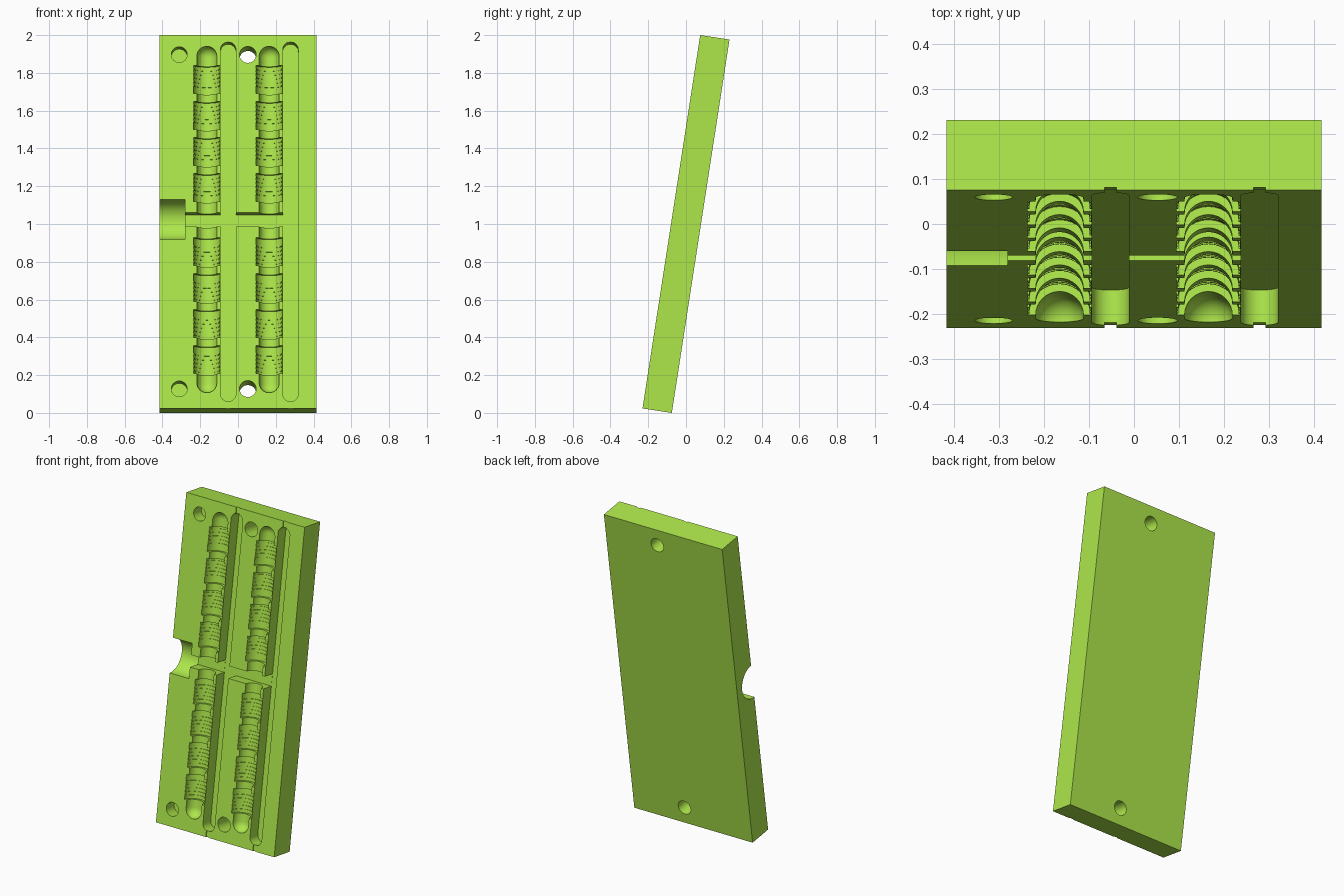
import bpy, bmesh, math
from mathutils import Matrix, Vector

if "Cube" in bpy.data.objects:
    bpy.data.objects.remove(bpy.data.objects["Cube"])

W, T, L = 0.83, 0.157, 2.0        # plate width, thickness, length
FRONT = -T / 2                    # front face before tilting
TILT = math.radians(8.78)
MID = 0.012                       # height of the runner and sprue

green = bpy.data.materials.new("green")
green.diffuse_color = (0.42, 0.80, 0.07, 1)
green.use_nodes = True
green.node_tree.nodes["Principled BSDF"].inputs["Base Color"].default_value = green.diffuse_color


def make(name, bm):
    bmesh.ops.recalc_face_normals(bm, faces=bm.faces)
    me = bpy.data.meshes.new(name)
    bm.to_mesh(me)
    bm.free()
    ob = bpy.data.objects.new(name, me)
    bpy.context.collection.objects.link(ob)
    return ob


def box(name, x0, x1, y0, y1, z0, z1):
    bm = bmesh.new()
    m = Matrix.Translation(((x0 + x1) / 2, (y0 + y1) / 2, (z0 + z1) / 2)) \
        @ Matrix.Diagonal((x1 - x0, y1 - y0, z1 - z0, 1))
    bmesh.ops.create_cube(bm, size=1, matrix=m)
    return make(name, bm)


def cylinder(name, r, length, centre, axis, seg=40):
    bm = bmesh.new()
    m = Matrix.Translation(centre) @ Matrix.Rotation(math.pi / 2, 4, axis)
    bmesh.ops.create_cone(bm, cap_ends=True, segments=seg, radius1=r, radius2=r,
                          depth=length, matrix=m)
    return make(name, bm)


def slot(name, x, r, half, depth):
    # flat-bottomed slot with round ends
    bm = bmesh.new()
    pts = []
    for side in (1, -1):
        for i in range(17):
            a = math.pi * i / 16
            pts.append((x + side * r * math.cos(a), FRONT - 0.05,
                        side * (half - r + r * math.sin(a))))
    f = bm.faces.new([bm.verts.new(p) for p in pts])
    ext = bmesh.ops.extrude_face_region(bm, geom=[f])
    vs = [v for v in ext["geom"] if isinstance(v, bmesh.types.BMVert)]
    bmesh.ops.translate(bm, vec=(0, depth + 0.05, 0), verts=vs)
    return make(name, bm)


def cavity(name, x, side):
    # turned profile: core, four ribbed groups, round outer end
    core, end = 0.053, 0.928
    prof = [(0, 0.02), (core, 0.02)]
    for g in range(4):
        z = 0.097 + g * 0.193
        prof += [(core, z), (0.071, z), (0.071, z + 0.04)]
        z += 0.04
        for k in range(5):
            prof += [(0.067, z), (0.067, z + 0.006), (0.070, z + 0.006), (0.070, z + 0.022)]
            z += 0.022
        prof.append((core, z))
    for i in range(9):
        a = math.pi / 2 * i / 8
        prof.append((core * math.cos(a) if i < 8 else 0, end - core + core * math.sin(a)))
    bm = bmesh.new()
    vs = [bm.verts.new((r, 0, z)) for r, z in prof]
    es = [bm.edges.new(p) for p in zip(vs, vs[1:])]
    bmesh.ops.spin(bm, geom=vs + es, cent=(0, 0, 0), axis=(0, 0, 1),
                   angle=2 * math.pi, steps=32, use_duplicate=False)
    bmesh.ops.remove_doubles(bm, verts=bm.verts, dist=1e-5)
    bmesh.ops.transform(bm, verts=bm.verts, matrix=Matrix.Translation((x, FRONT, MID))
                        @ Matrix.Diagonal((1, 1, side, 1)))
    return make(name, bm)


plate = box("mould_plate", -W / 2, W / 2, -T / 2, T / 2, -L / 2, L / 2)
cutters = []

# sprue half-round, runner, and the slots with shallow vents to the plate ends
cutters.append(cylinder("sprue", 0.107, 0.3, (-0.43, FRONT, MID), 'Y', 48))
cutters.append(box("runner", -0.30, 0.25, FRONT - 0.05, FRONT + 0.078, MID - 0.037, MID + 0.037))
for x in (-0.052, 0.278):
    cutters.append(slot("slot", x, 0.041, 0.963, 0.079))
    cutters.append(box("vent", x - 0.013, x + 0.013, FRONT - 0.05, FRONT + 0.006, -1.1, 1.1))

# ribbed cavities
for x in (-0.165, 0.165):
    for side in (1, -1):
        cutters.append(cavity("cavity", x, side))

# blind pin holes and through holes
for z in (-0.895, 0.895):
    cutters.append(cylinder("pin_hole", 0.042, 0.16, (-0.311, FRONT, z), 'X'))
    cutters.append(cylinder("bolt_hole", 0.044, 0.5, (0.052, 0, z), 'X'))

for c in cutters:
    c.hide_render = True
    m = plate.modifiers.new("cut", 'BOOLEAN')
    m.operation, m.solver, m.object = 'DIFFERENCE', 'EXACT', c

# bake the cuts, then tilt and lift the plate
dg = bpy.context.evaluated_depsgraph_get()
me = bpy.data.meshes.new_from_object(plate.evaluated_get(dg))
plate.modifiers.clear()
plate.data = me
for c in cutters:
    bpy.data.objects.remove(c)
me.transform(Matrix.Translation((0, 0, 1)) @ Matrix.Rotation(-TILT, 4, 'X'))
me.materials.clear()
me.materials.append(green)
for p in me.polygons:
    p.material_index = 0

bpy.context.view_layer.objects.active = plate
plate.select_set(True)
bpy.ops.object.shade_smooth_by_angle(angle=math.radians(25))
